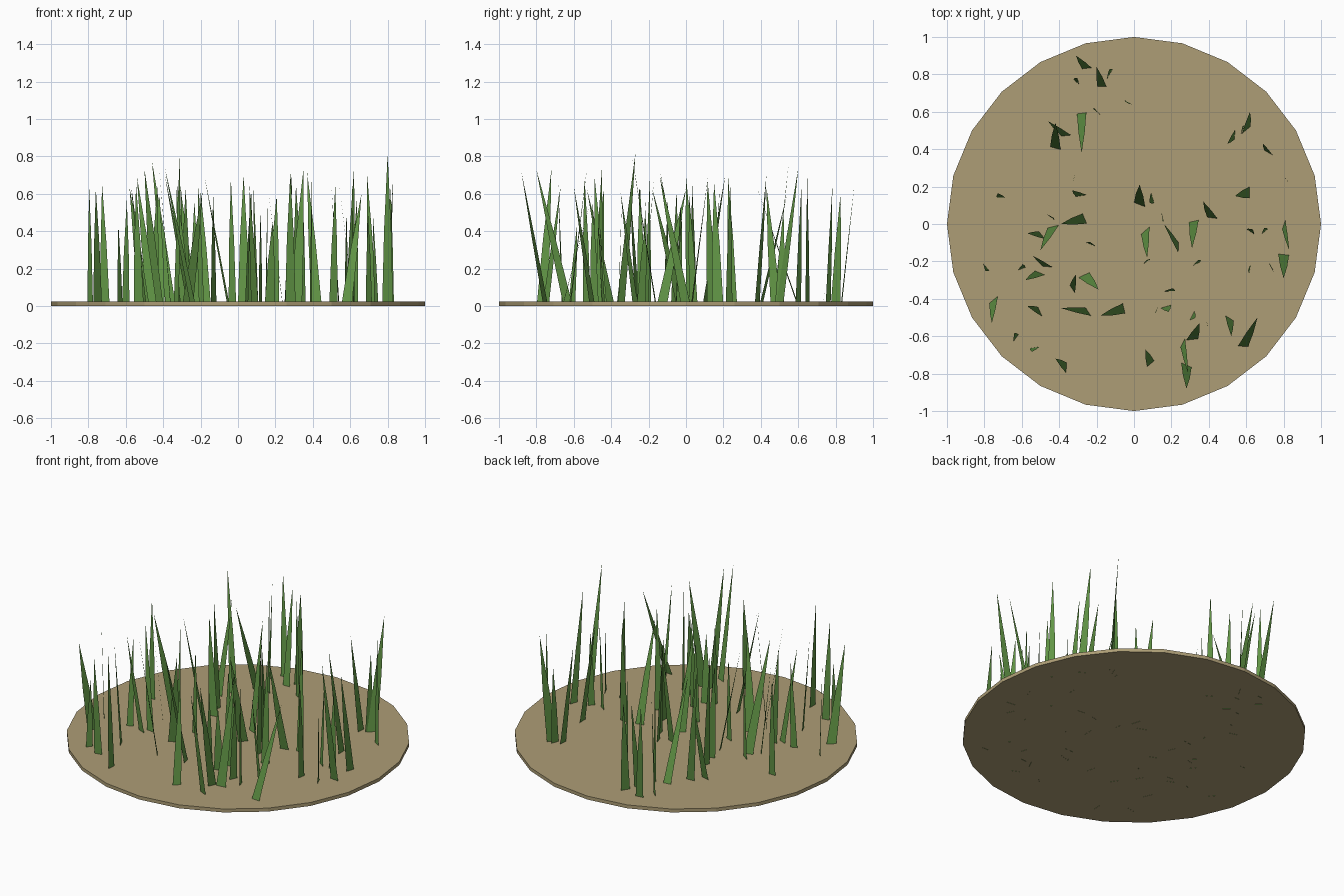
import bpy, bmesh, math, random
from mathutils import Vector

random.seed(4)


def material(name, rgb):
    m = bpy.data.materials.new(name)
    m.diffuse_color = (*rgb, 1)
    return m


# thin 24-sided ground disc
bpy.ops.mesh.primitive_cylinder_add(vertices=24, radius=1, depth=0.022, location=(0, 0, 0.022))
ground = bpy.context.object
ground.name = "ground_disc"
ground.data.materials.append(material("soil", (0.42, 0.34, 0.18)))

# leaning blades: base x, base y, tip x, tip y
LEANING = [
    (-.25, .83, -.31, .90), (-.17, .73, -.20, .84), (-.36, .47, -.46, .55),
    (-.28, .60, -.28, .38), (-.42, .40, -.42, .54), (.54, .48, .50, .43),
    (.60, .50, .62, .60), (.72, .38, .69, .43), (.62, .17, .54, .15),
    (.42, .03, .37, .12), (.24, -.13, .16, .00), (.03, .10, .03, .21),
    (.06, -.03, .07, -.18), (-.28, .15, -.33, .18), (-.26, .03, -.39, .00),
    (-.49, -.06, -.57, -.05), (-.43, -.01, -.50, -.14), (-.50, -.26, -.58, -.30),
    (-.27, -.27, -.19, -.35), (-.33, -.35, -.31, -.27), (-.75, -.40, -.76, -.53),
    (-.50, -.47, -.57, -.44), (-.24, -.47, -.39, -.45), (-.05, -.45, -.18, -.49),
    (-.36, -.77, -.42, -.72), (.09, -.75, .06, -.67), (.31, -.62, .35, -.53),
    (.26, -.63, .29, -.80), (.28, -.75, .28, -.88), (.51, -.50, .52, -.60),
    (.58, -.66, .66, -.50), (.80, .00, .83, -.14), (.32, .02, .31, -.13),
    (-.46, -.23, -.54, -.17), (.80, -.16, .80, -.29),
]
# nearly upright blades: base x, base y
UPRIGHT = [
    (-.31, .76), (-.13, .80), (-.03, .65), (-.20, .60), (.58, .50), (.82, .23),
    (.62, -.04), (.70, -.04), (.62, -.24), (.74, -.24), (.34, -.21), (.15, .04),
    (.10, .14), (-.32, .25), (-.45, .04), (-.71, .14), (-.23, -.11), (-.60, -.24),
    (-.79, -.23), (-.63, -.61), (-.53, -.66), (.12, -.46), (.17, -.44), (.19, -.36),
    (.07, -.20), (.31, -.49), (.39, -.53),
]


# one flat blade: a tapering quad topped by a pointed triangle
def add_blade(bm, base, tip, height, width, yaw):
    a = Vector((base[0], base[1], 0.01))
    b = Vector((tip[0], tip[1], height))
    side = Vector((math.cos(yaw), math.sin(yaw), 0)) * width / 2
    mid = a.lerp(b, 0.5)
    v = [bm.verts.new(p) for p in
         (a - side, a + side, mid + side * 0.66, mid - side * 0.66, b)]
    bm.faces.new(v[:4])
    bm.faces.new((v[3], v[2], v[4]))


bm = bmesh.new()
for bx, by, tx, ty in LEANING:
    lean = math.atan2(ty - by, tx - bx)
    add_blade(bm, (bx, by), (tx, ty), random.uniform(0.6, 0.84), random.uniform(0.05, 0.065),
              lean + random.choice((-1, 1)) * random.uniform(0.5, 1.5))
for x, y in UPRIGHT:
    tip = (x + random.uniform(-.02, .02), y + random.uniform(-.03, .03))
    add_blade(bm, (x, y), tip, random.uniform(0.45, 0.72), random.uniform(0.04, 0.06),
              random.uniform(0, math.tau))

mesh = bpy.data.meshes.new("grass_blades")
bm.to_mesh(mesh)
bm.free()
grass = bpy.data.objects.new("grass_blades", mesh)
bpy.context.collection.objects.link(grass)
mesh.materials.append(material("grass_green", (0.12, 0.30, 0.06)))

# rest the lowest points on z = 0
ground.location.z -= 0.01
grass.location.z -= 0.01
